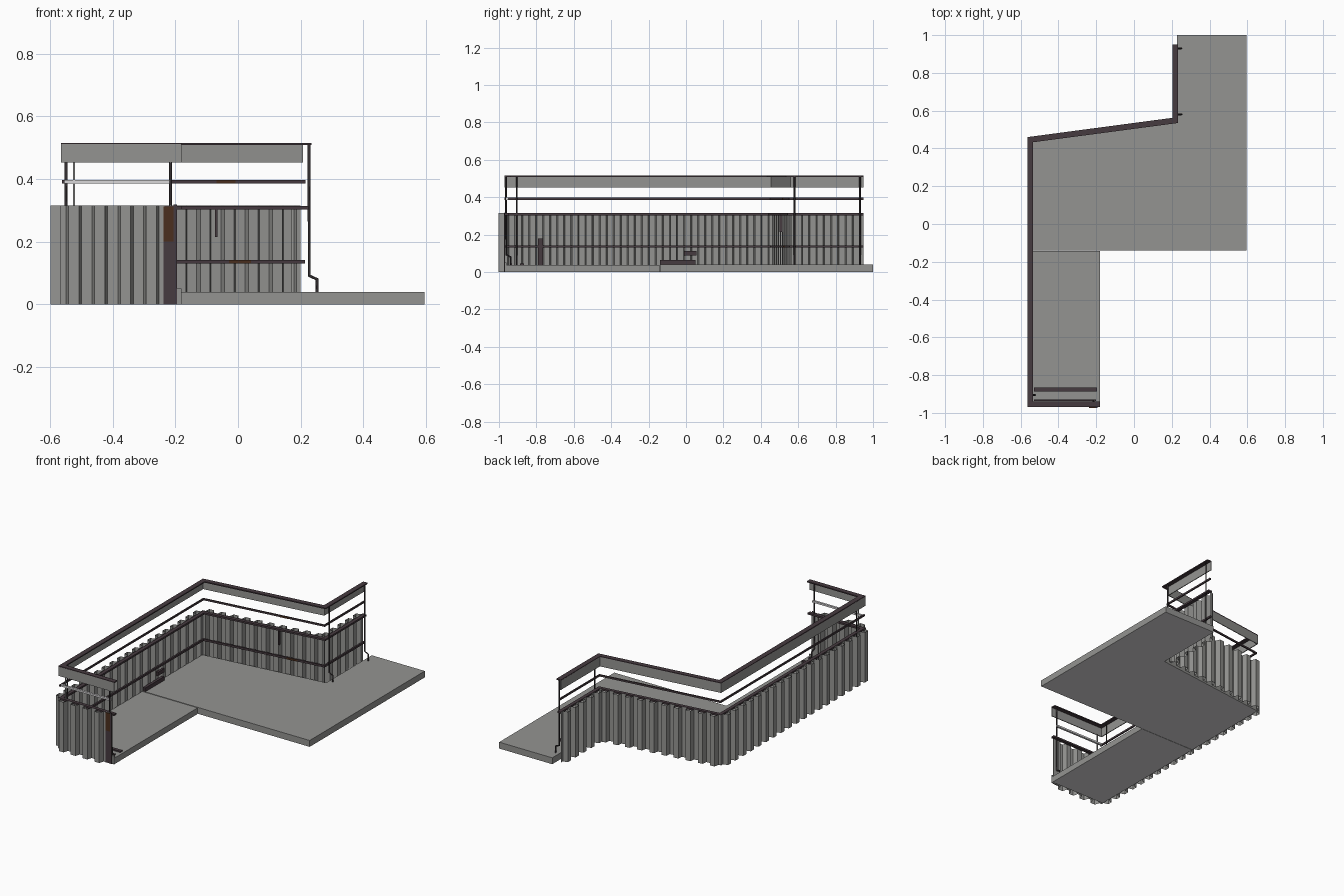
import bpy
from mathutils import Vector as V

if "Cube" in bpy.data.objects:
    bpy.data.objects.remove(bpy.data.objects["Cube"])


def mat(name, c):
    m = bpy.data.materials.new(name)
    m.diffuse_color = (*c, 1)
    m.use_nodes = True
    m.node_tree.nodes["Principled BSDF"].inputs["Base Color"].default_value = m.diffuse_color
    return m


GREY = mat("panel grey", (0.295, 0.295, 0.285))
PLUM = mat("dark plum steel", (0.062, 0.043, 0.051))
DARK = mat("post charcoal", (0.04, 0.033, 0.036))
RUST = mat("rust brown", (0.07, 0.028, 0.013))
LIGHT = mat("light grey", (0.7, 0.69, 0.7))


def mesh(name, verts, faces, m):
    me = bpy.data.meshes.new(name)
    me.from_pydata(verts, [], faces)
    me.materials.append(m)
    ob = bpy.data.objects.new(name, me)
    bpy.context.collection.objects.link(ob)
    return ob


def prism(name, pts, z0, z1, m):
    # closed counter-clockwise outline extruded upward
    n = len(pts)
    vs = [(p[0], p[1], z) for z in (z0, z1) for p in pts]
    fs = [(i, (i + 1) % n, (i + 1) % n + n, i + n) for i in range(n)]
    fs += [tuple(reversed(range(n))), tuple(range(n, 2 * n))]
    return mesh(name, vs, fs, m)


def box(name, x0, x1, y0, y1, z0, z1, m):
    return prism(name, [(x0, y0), (x1, y0), (x1, y1), (x0, y1)], z0, z1, m)


# outline followed by wall and rails; interior lies on the right-hand side
PATH = [V(p) for p in ((-0.18, -0.97), (-0.565, -0.97), (-0.565, 0.46),
                       (0.203, 0.562), (0.203, 0.95))]


def normals(path):
    ts = [(b - a).normalized() for a, b in zip(path, path[1:])]
    return [V((t.y, -t.x)) for t in ts]


def offset(path, d):
    ns = normals(path)
    out = []
    for i, p in enumerate(path):
        near = ns[max(i - 1, 0):i + 1]
        s = sum(near, V((0, 0))).normalized()
        out.append(p + s * (d / s.dot(near[0])))
    return out


def rail(name, d0, d1, z0, z1, m, path=PATH):
    # rectangular bar swept with mitred corners
    vs = []
    for p, q in zip(offset(path, d0), offset(path, d1)):
        vs += [(*p, z0), (*p, z1), (*q, z1), (*q, z0)]
    e = 4 * (len(path) - 1)
    fs = [(k + j, k + (j + 1) % 4, k + 4 + (j + 1) % 4, k + 4 + j)
          for k in range(0, e, 4) for j in range(4)]
    fs += [(3, 2, 1, 0), (e, e + 1, e + 2, e + 3)]
    ob = mesh(name, vs, fs, m)
    ob.data.flip_normals()
    return ob


# floor slabs, with a light underside
floors = [prism("main_floor", [(-0.565, -0.14), (0.595, -0.14), (0.595, 1.0), (0.227, 1.0),
                               (0.227, 0.55), (-0.565, 0.455)], 0, 0.04, GREY),
          box("front_floor", -0.565, -0.18, -0.96, -0.142, 0, 0.038, GREY)]
for ob in floors:
    ob.data.materials.append(LIGHT)
    for f in ob.data.polygons:
        f.material_index = int(f.normal.z < -0.5)

# corrugated wall: box ribs along every run, flat at the corners
runs = [V((-0.235, -0.97))] + PATH[1:]
corners = offset(runs, -0.003)
line = []
for i, nrm in enumerate(normals(runs)):
    a, b = runs[i], runs[i + 1]
    n = round((b - a).length / 0.075)
    line.append(corners[i])
    for k in range(n):
        for f, d in ((0.2, -0.003), (0.3, -0.033), (0.7, -0.033), (0.8, -0.003)):
            line.append(a.lerp(b, (k + f) / n) + nrm * d)
line.append(corners[-1])
n = len(line)
mesh("corrugated_wall", [(*p, z) for z in (0, 0.315) for p in line],
     [(i, i + 1, i + 1 + n, i + n) for i in range(n - 1)], GREY)

# parapet band and its cap
rail("parapet_band", 0, 0.005, 0.452, 0.511, GREY)
rail("parapet_cap", 0, 0.031, 0.508, 0.515, PLUM)

# horizontal rails: wall head, mid-height, upper
rail("wall_head_rail", 0, 0.022, 0.303, 0.314, PLUM)
rail("lower_rail", 0.0, 0.01, 0.13, 0.142, PLUM, PATH[1:])
rail("upper_rail", 0.004, 0.012, 0.386, 0.397, PLUM, PATH[1:])
box("front_upper_rail", -0.557, -0.21, -0.963, -0.95, 0.386, 0.397, LIGHT)


def rust_patch(name, x0, x1, d, z0, z1):
    # thin rusty plate on the inner face of a back rail
    pts = [V((x, 0.46 + (x + 0.565) * 0.1328)) for x in (x0, x1)]
    rail(name, d, d + 0.002, z0, z1, RUST, pts)


rust_patch("upper_rail_rust", -0.07, -0.01, 0.0115, 0.386, 0.397)
rust_patch("lower_rail_rust", -0.03, 0.04, 0.0095, 0.13, 0.142)


def post(name, x, y, dx, dy, m=DARK):
    # square bar with a cranked foot
    cu = bpy.data.curves.new(name, "CURVE")
    cu.dimensions = "3D"
    cu.bevel_depth = 0.005
    cu.bevel_resolution = 0
    cu.use_fill_caps = True
    sp = cu.splines.new("POLY")
    pts = [(0, 0.51), (0, 0.092), (0.025, 0.08), (0.025, 0.038)]
    sp.points.add(len(pts) - 1)
    for p, (s, z) in zip(sp.points, pts):
        p.co = (x + dx * s, y + dy * s, z, 1)
    cu.materials.append(m)
    bpy.context.collection.objects.link(bpy.data.objects.new(name, cu))


for i, p in enumerate(((0.227, 0.58, 1, 0), (0.227, 0.93, 1, 0),
                       (-0.215, -0.962, 0, 1), (-0.548, -0.905, 1, 0))):
    post(f"post_{i + 1}", *p)
box("front_light_post", -0.526, -0.52, -0.962, -0.956, 0.31, 0.452, GREY)

# trim closing the front end of the wall, grey on its inner side
box("wall_end_lower", -0.237, -0.205, -0.974, -0.97, 0, 0.2, PLUM)
box("wall_end_upper", -0.237, -0.205, -0.974, -0.97, 0.2, 0.313, RUST)
box("wall_end_angle", -0.206, -0.194, -0.974, -0.97, 0, 0.318, PLUM)
box("wall_end_backing", -0.237, -0.194, -0.97, -0.967, 0, 0.315, GREY)
box("wall_end_foot", -0.194, -0.18, -0.97, -0.96, 0, 0.05, GREY)

# floor bar near the front and small wall fittings
box("front_floor_bar", -0.53, -0.195, -0.887, -0.866, 0.038, 0.046, PLUM)
box("front_floor_strip", -0.53, -0.2, -0.937, -0.929, 0.038, 0.046, PLUM)
box("left_floor_fitting", -0.562, -0.545, -0.14, 0.05, 0.04, 0.064, PLUM)
box("left_upper_fitting", -0.562, -0.548, -0.01, 0.055, 0.088, 0.112, PLUM)
box("left_wall_stub", -0.562, -0.55, -0.79, -0.765, 0.038, 0.18, PLUM)
box("back_wall_stub", -0.073, -0.065, 0.5, 0.515, 0.215, 0.305, PLUM)
